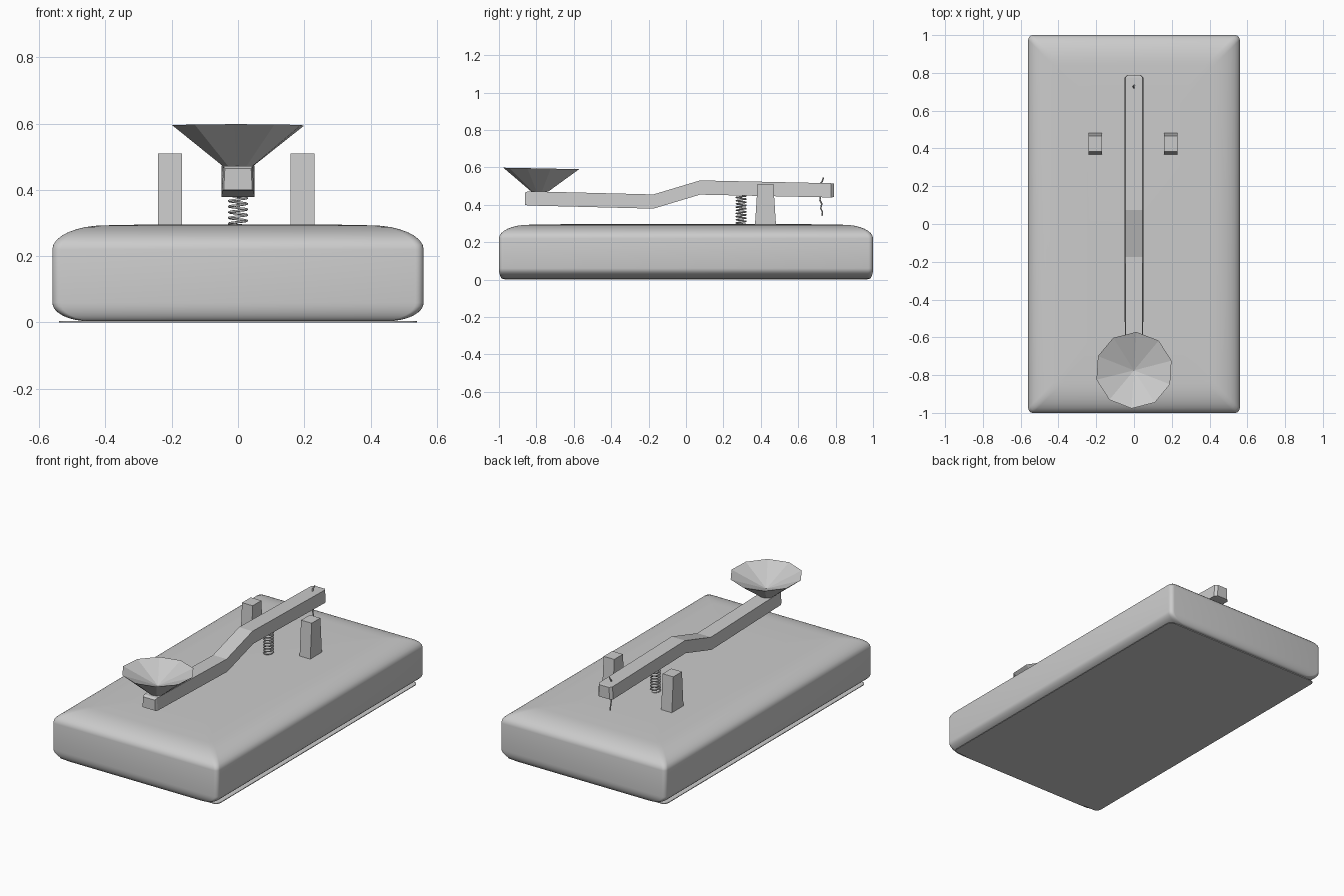
import bpy, bmesh, math

if "Cube" in bpy.data.objects:
    bpy.data.objects.remove(bpy.data.objects["Cube"])


def make_object(name, bm):
    bmesh.ops.recalc_face_normals(bm, faces=bm.faces[:])
    mesh = bpy.data.meshes.new(name)
    bm.to_mesh(mesh)
    bm.free()
    obj = bpy.data.objects.new(name, mesh)
    bpy.context.collection.objects.link(obj)
    return obj


def loft(name, rings, cap_ends=True):
    """Skin a list of equal-length point rings."""
    bm = bmesh.new()
    loops = [[bm.verts.new(p) for p in ring] for ring in rings]
    n = len(loops[0])
    for a, b in zip(loops, loops[1:]):
        for i in range(n):
            j = (i + 1) % n
            bm.faces.new((a[i], a[j], b[j], b[i]))
    if cap_ends:
        bm.faces.new(loops[0][::-1])
        bm.faces.new(loops[-1])
    return make_object(name, bm)


def rounded_rect(hx, hy, r, z, seg=5):
    pts = []
    for k, (sx, sy) in enumerate(((1, 1), (-1, 1), (-1, -1), (1, -1))):
        for i in range(seg + 1):
            a = math.pi / 2 * (k + i / seg)
            pts.append((sx * (hx - r) + r * math.cos(a),
                        sy * (hy - r) + r * math.sin(a), z))
    return pts


def wire(name, points, radius):
    curve = bpy.data.curves.new(name, 'CURVE')
    curve.dimensions = '3D'
    curve.bevel_depth = radius
    curve.bevel_resolution = 1
    curve.use_fill_caps = True
    spline = curve.splines.new('POLY')
    spline.points.add(len(points) - 1)
    for p, co in zip(spline.points, points):
        p.co = (*co, 1)
    obj = bpy.data.objects.new(name, curve)
    bpy.context.collection.objects.link(obj)
    return obj


# Base slab: broad soft shoulder on top, rounder undercut on the long sides
rings = []
steps = 8
for i in range(steps + 1):
    t = math.pi / 2 * i / steps
    rings.append(rounded_rect(0.56 - 0.11 * (1 - math.sin(t)),
                              1.0 - 0.02 * (1 - math.sin(t)), 0.025,
                              0.004 + 0.056 * (1 - math.cos(t))))
for i in range(steps + 1):
    t = math.pi / 2 * i / steps
    inset = 0.16 * (1 - math.cos(t))
    rings.append(rounded_rect(0.56 - inset, 1.0 - inset, 0.025,
                              0.22 + 0.073 * math.sin(t)))
rings.append(rounded_rect(0.25, 0.65, 0.025, 0.296))
base = loft("base", rings)
bpy.context.view_layer.objects.active = base
base.select_set(True)
bpy.ops.object.shade_smooth_by_angle(angle=math.radians(40))

# Thin sheet under the base
loft("base_sheet", [rounded_rect(0.54, 0.97, 0.03, z) for z in (0.0, 0.004)])

# Cranked lever arm with tapered ends: y, z centre, half width, half height
arm_path = [(-0.86, 0.432, 0.043, 0.032), (-0.845, 0.434, 0.048, 0.038),
            (-0.175, 0.417, 0.05, 0.038), (0.075, 0.492, 0.05, 0.038),
            (0.775, 0.477, 0.05, 0.038), (0.79, 0.477, 0.036, 0.036)]
loft("lever_arm", [[(-w, y, z - h), (w, y, z - h),
                    (w * 0.92, y, z + h), (-w * 0.92, y, z + h)]
                   for y, z, w, h in arm_path])

# Tapered posts either side of the arm
for side, x in (("left", -0.205), ("right", 0.194)):
    loft(side + "_post",
         [[(x + sx * 0.036, 0.425 + sy * hy, z)
           for sx, sy in ((-1, -1), (1, -1), (1, 1), (-1, 1))]
          for hy, z in ((0.057, 0.28), (0.042, 0.51))])

# Ten-sided dish with a shallow conical hollow
bm = bmesh.new()
n = 10
rim, foot = [], []
for i in range(n):
    a = 2 * math.pi * (i + 0.4) / n
    c, s = math.cos(a), math.sin(a)
    rim.append(bm.verts.new((0.205 * c, -0.774 + 0.203 * s, 0.594 - 0.004 * s)))
    foot.append(bm.verts.new((0.045 * c, -0.782 + 0.045 * s, 0.47)))
hollow = bm.verts.new((0, -0.775, 0.51))
for i in range(n):
    j = (i + 1) % n
    bm.faces.new((foot[i], foot[j], rim[j], rim[i]))
    bm.faces.new((rim[i], rim[j], hollow))
bm.faces.new(foot[::-1])
make_object("dish", bm)

# Coil spring under the arm
turns, per_turn = 10, 14
wire("spring", [(0.027 * math.cos(2 * math.pi * i / per_turn),
                 0.295 + 0.027 * math.sin(2 * math.pi * i / per_turn),
                 0.29 + 0.17 * i / (turns * per_turn))
                for i in range(turns * per_turn + 1)], 0.0035)

# Loose cord threaded through the back of the arm
wire("cord", [(0.004, 0.735, 0.545), (-0.004, 0.728, 0.525), (0.003, 0.715, 0.51),
              (0, 0.722, 0.46), (0.004, 0.716, 0.425), (-0.004, 0.726, 0.405),
              (0.003, 0.72, 0.38), (0, 0.73, 0.36), (0.004, 0.727, 0.34)], 0.004)
